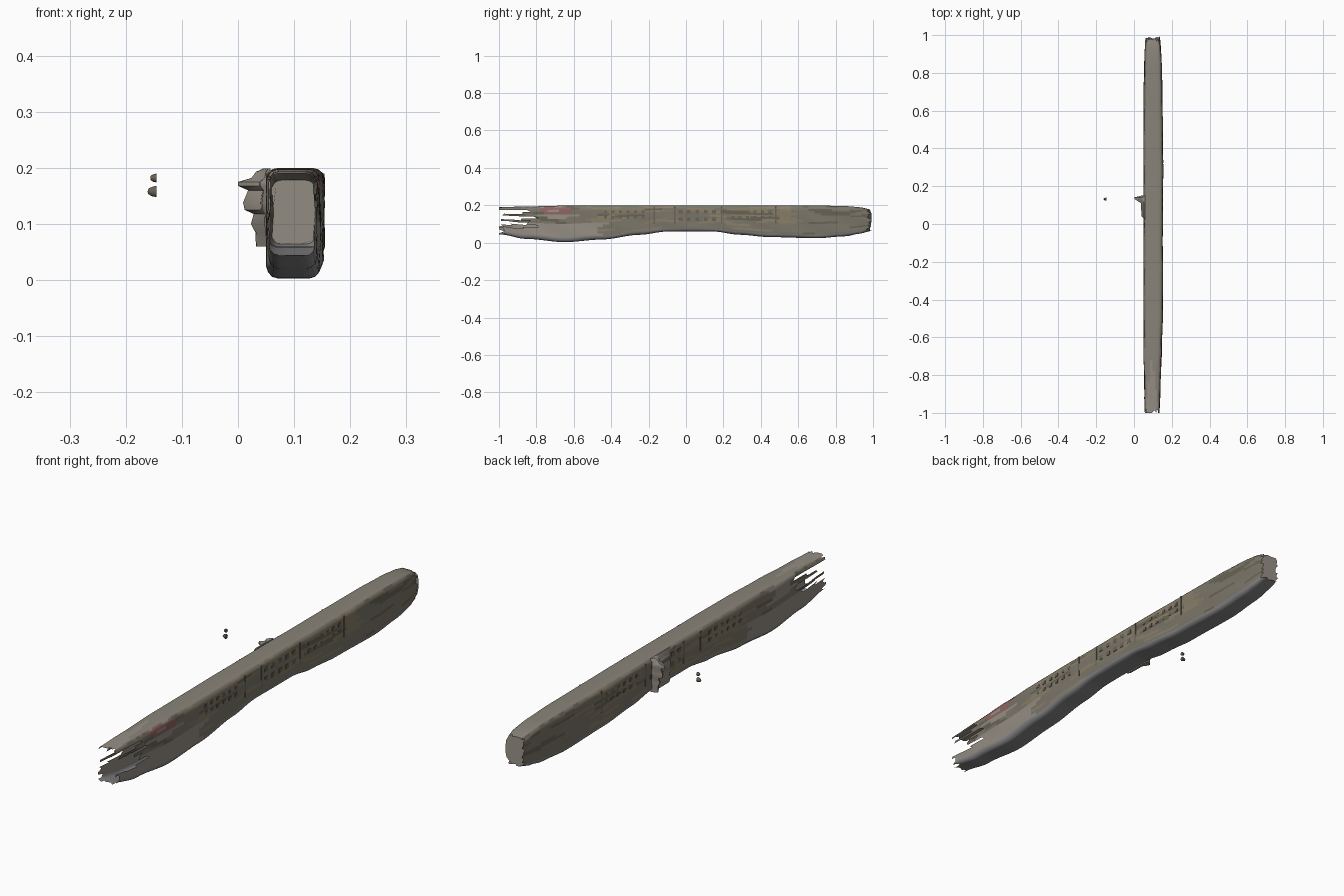
import bpy, bmesh, math, random
from mathutils import Vector

if "Cube" in bpy.data.objects:
    bpy.data.objects.remove(bpy.data.objects["Cube"])

random.seed(7)

def material(name, rgb):
    m = bpy.data.materials.new(name)
    m.diffuse_color = (*rgb, 1)
    m.use_nodes = True
    m.node_tree.nodes["Principled BSDF"].inputs["Base Color"].default_value = m.diffuse_color
    return m

STONE = material("stone", (0.20, 0.18, 0.14))
ROOF = material("roof", (0.25, 0.23, 0.19))
PALE = material("pale_stone", (0.30, 0.27, 0.23))
DARK = material("dark_stone", (0.14, 0.125, 0.09))
ROSE = material("rose_stain", (0.27, 0.13, 0.12))
UNDER = material("underside", (0.24, 0.24, 0.24))
PANEL = material("panel", (0.25, 0.21, 0.14))
MATS = [STONE, ROOF, PALE, DARK, ROSE, UNDER, PANEL]

def finish(bm, name, mats, angle=40):
    me = bpy.data.meshes.new(name)
    bm.to_mesh(me)
    bm.free()
    ob = bpy.data.objects.new(name, me)
    bpy.context.collection.objects.link(ob)
    for m in mats:
        me.materials.append(m)
    bpy.context.view_layer.objects.active = ob
    ob.select_set(True)
    bpy.ops.object.shade_smooth_by_angle(angle=math.radians(angle))
    ob.select_set(False)
    return ob

# outline stations along the length: y, left x, right x, bottom z, top z
STATIONS = [
    (-1.00, .056, .136, .045, .190), (-.85, .055, .140, .020, .194),
    (-.65, .051, .147, .003, .198), (-.45, .051, .153, .017, .199),
    (-.25, .051, .153, .042, .200), (-.10, .052, .151, .060, .200),
    (.15, .052, .152, .060, .200), (.28, .051, .154, .043, .199),
    (.45, .051, .152, .030, .199), (.70, .052, .150, .024, .199),
    (.85, .055, .146, .034, .196), (.93, .058, .142, .048, .190),
    (.97, .062, .136, .064, .178)]

def station(y):
    for a, b in zip(STATIONS, STATIONS[1:]):
        if y <= b[0] + 1e-6:
            t = (y - a[0]) / (b[0] - a[0])
            t = t * t * (3 - 2 * t)
            return [p + (q - p) * t for p, q in zip(a[1:], b[1:])]
    return STATIONS[-1][1:]

def section():
    """Rounded rectangle in unit coordinates: rounded corners, split walls."""
    rx, rz, pts = 0.2, 0.11, []
    corners = [(1 - rx, 1 - rz, 0), (rx, 1 - rz, 90), (rx, rz, 180), (1 - rx, rz, 270)]
    for k, (cx, cz, a0) in enumerate(corners):
        for s in (0, 30, 60, 90):
            a = math.radians(a0 + s)
            pts.append((cx + rx * math.cos(a), cz + rz * math.sin(a)))
        p, n = pts[-1], 4 if k % 2 == 0 else 12
        c2 = corners[(k + 1) % 4]
        a = math.radians(a0 + 90)
        q = (c2[0] + rx * math.cos(a), c2[1] + rz * math.sin(a))
        for i in range(1, n):
            pts.append((p[0] + (q[0] - p[0]) * i / n, p[1] + (q[1] - p[1]) * i / n))
    return pts

# long hollow body, lofted; open at the front, closed at the back
SEC = section()
N = len(SEC)
ys = [-1 + .02 * i for i in range(20)] + [-.6 + .0314 * i for i in range(51)]
bm = bmesh.new()
rings = []
for y in ys:
    x0, x1, z0, z1 = station(y)
    ring = []
    for u, v in SEC:
        wob = .0012 * math.sin(y * 23 + v * 9) if .1 < v < .9 else 0
        ring.append(bm.verts.new((x0 + (x1 - x0) * u + wob, y, z0 + (z1 - z0) * v)))
    rings.append(ring)

def tint(c, u, v, side):
    y = c.y
    if v > .97:
        return 2 if y < -.72 and abs(c.x - .095) < (-.7 - y) * .12 else 1
    if v < .14:
        return 5
    if -.8 < y < -.66 and v > .62:
        return 4 if side and random.random() < .6 else 2
    if y < -.5 and v < .5:
        return 2
    if (-.46 < y < -.18 or .2 < y < .48) and .5 < v < .9:
        return random.choice((0, 6, 6, 3))
    return random.choice((0, 0, 0, 3)) if abs(y) > .55 else random.choice((0, 0, 6))

cuts = {}
for j in range(N):
    u = (SEC[j][0] + SEC[(j + 1) % N][0]) / 2
    v = (SEC[j][1] + SEC[(j + 1) % N][1]) / 2
    wall = u > .95 or u < .05
    # ragged strips: deep notches half way up the walls
    cut = -1 + random.choice((0, 0, .02))
    if wall and .33 < v < .86:
        cut = random.choice((-.98, -.94, -.88, -.84, -.80))
    streak, left = 0, 0
    for i in range(len(ys) - 1):
        c = Vector((rings[i][j].co + rings[i + 1][(j + 1) % N].co) / 2)
        if left <= 0 or not wall:
            streak, left = tint(c, u, v, u > .5), random.randint(2, 5)
        left -= 1
        if c.y < cut:
            continue
        f = bm.faces.new((rings[i][j], rings[i][(j + 1) % N],
                          rings[i + 1][(j + 1) % N], rings[i + 1][j]))
        f.material_index = streak
cap = bm.faces.new(rings[-1])
cap.material_index = 2
bmesh.ops.delete(bm, geom=[v for v in bm.verts if not v.link_faces], context='VERTS')
bm.normal_update()
bmesh.ops.recalc_face_normals(bm, faces=bm.faces[:])
for v in bm.verts:                       # torn rim and rough back end
    if v.is_boundary:
        v.co.y = max(-1, v.co.y + random.uniform(-.016, .016))
    elif v.co.y > .96:
        v.co.y += random.uniform(-.008, .022)
finish(bm, "long_body", MATS)

# window rows and panel frames on both long walls
def boxes(name, mat, items):
    b = bmesh.new()
    for y, z, dy, dz in items:
        x0, x1, _, _ = station(y)
        for x in (x0, x1):
            geo = bmesh.ops.create_cube(b, size=1)
            for v in geo["verts"]:
                v.co = Vector((x + v.co.x * .003, y + v.co.y * dy, z + v.co.z * dz))
    return finish(b, name, [mat])

boxes("middle_windows", DARK, [(-.03 + .045 * i, z, .02, .018)
                               for i in range(5) for z in (.125, .165)])
boxes("wing_windows", DARK, [(s + .04 * i, z, .016, .013)
                             for s in (-.43, .25) for i in range(6) for z in (.135, .165)])
boxes("wall_joints", DARK, [(y, .145, .006, .09) for y in (-.17, -.06, .19, .48)])

# torn porch on the left wall: silhouette swept along y with changing depth
PORCH = [(.045, .199), (.032, .193), (.024, .182), (.0, .175), (.0, .168),
         (.018, .160), (.009, .138), (.012, .125), (.028, .118),
         (.023, .100), (.031, .085), (.032, .060), (.058, .060), (.058, .198)]
bm = bmesh.new()
loops = []
for y, k in ((.025, .05), (.04, .32), (.11, .36), (.132, .95), (.14, 1), (.152, .2)):
    loops.append([bm.verts.new((.058 + (x - .058) * k, y, z)) for x, z in PORCH])
for a, b in zip(loops, loops[1:]):
    for i in range(len(PORCH)):
        j = (i + 1) % len(PORCH)
        bm.faces.new((a[i], a[j], b[j], b[i]))
bm.faces.new(loops[0])
bm.faces.new(loops[-1])
bmesh.ops.recalc_face_normals(bm, faces=bm.faces[:])
finish(bm, "torn_porch", [PALE])

# two loose fragments beside the porch, flat on their right side
for name, z, rx, rz in (("lower_fragment", .158, .017, .010), ("upper_fragment", .182, .012, .008)):
    bm = bmesh.new()
    bmesh.ops.create_icosphere(bm, subdivisions=2, radius=1)
    for v in bm.verts:
        v.co = Vector((-.145 + min(v.co.x, 0) * rx, .132 + v.co.y * .008, z + v.co.z * rz))
    bmesh.ops.remove_doubles(bm, verts=bm.verts[:], dist=.0002)
    finish(bm, name, [DARK])
